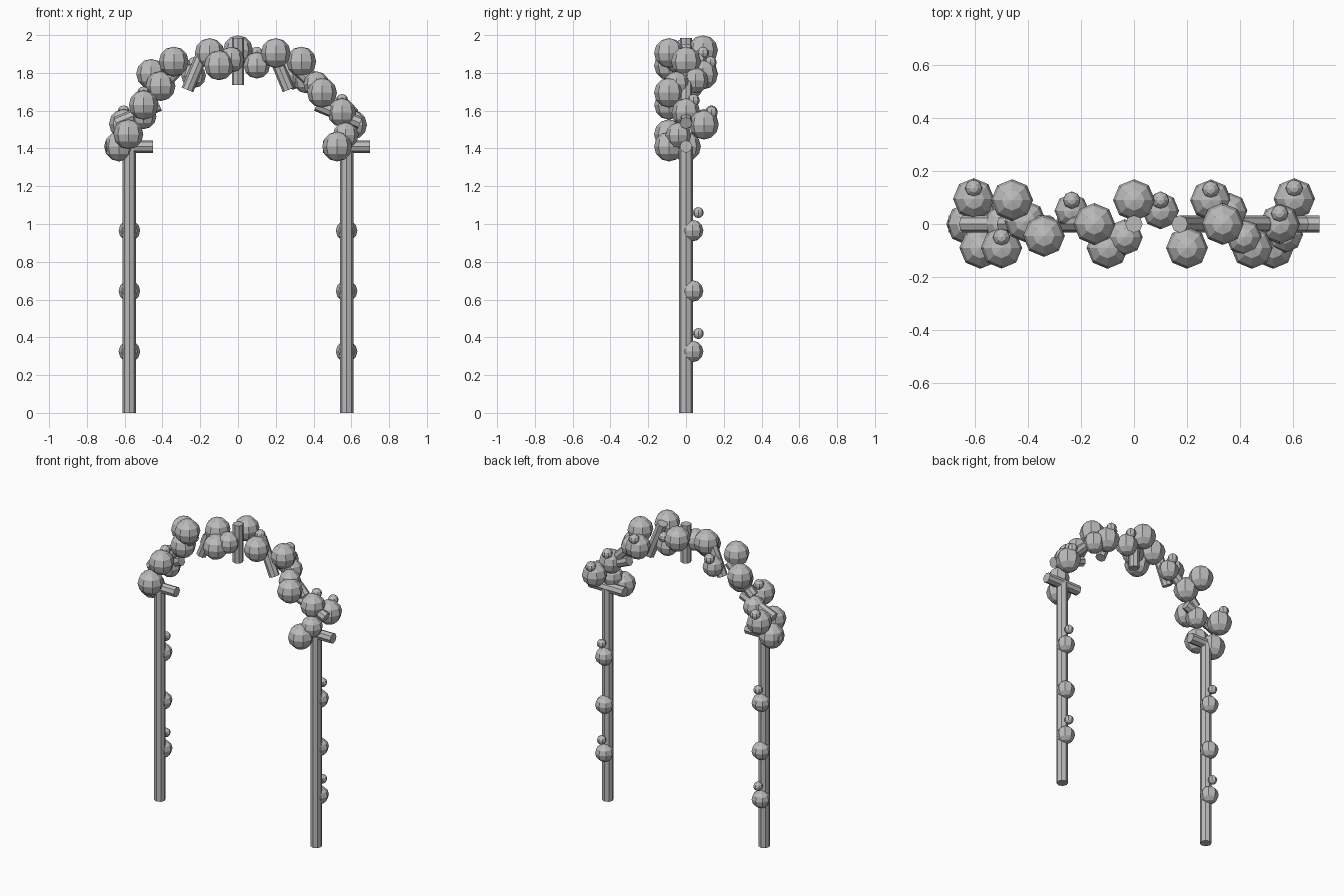
import bpy
import math
from mathutils import Vector

default_cube = bpy.data.objects.get("Cube")
if default_cube:
    bpy.data.objects.remove(default_cube, do_unlink=True)

# One plain grey for the whole arch
grey = bpy.data.materials.new("plain grey")
grey.use_nodes = True
colour = (0.5, 0.5, 0.5, 1)
grey.diffuse_color = colour
grey.node_tree.nodes["Principled BSDF"].inputs["Base Color"].default_value = colour

HALF_SPAN = 0.575
SPRING = 1.41
RISE = 0.45


def finish(name):
    obj = bpy.context.object
    obj.name = name
    obj.data.materials.append(grey)
    return obj


def rod(name, centre, direction, radius, length):
    bpy.ops.mesh.primitive_cylinder_add(vertices=8, radius=radius, depth=length, location=centre)
    obj = finish(name)
    obj.rotation_euler = (0, math.atan2(direction[0], direction[1]), 0)
    return obj


def ball(name, centre, radius):
    bpy.ops.mesh.primitive_uv_sphere_add(segments=8, ring_count=6, radius=radius, location=centre)
    return finish(name)


# Posts with blooms and buds climbing their backs
for side, label in ((-1, "right"), (1, "left")):
    x = side * HALF_SPAN
    rod(f"{label}_post", (x, 0, SPRING / 2), (0, 1), 0.036, SPRING)
    for i in range(3):
        z = 0.325 + 0.32 * i
        ball(f"{label}_post_bloom", (x, 0.035, z), 0.057)
        if i != 1:
            ball(f"{label}_post_bud", (x, 0.065, z + 0.095), 0.029)

# Short rods spaced along the half-ellipse of the arch
for i in range(9):
    t = math.pi * i / 8
    centre = (HALF_SPAN * math.cos(t), 0, SPRING + RISE * math.sin(t))
    rod("arch_rod", centre, (-math.cos(t), math.sin(t)), 0.033, 0.25)

# Blooms along the arch, from its right foot to its left foot
large_blooms = [
    (-0.63, 0, 1.41), (-0.58, -0.09, 1.475), (-0.46, 0.09, 1.795),
    (-0.41, 0.01, 1.73), (-0.34, -0.045, 1.86), (-0.15, 0, 1.905),
    (-0.1, -0.09, 1.84), (0, 0.09, 1.92), (0.2, -0.09, 1.905),
    (0.335, 0, 1.86), (0.445, -0.09, 1.695), (0.525, -0.09, 1.41),
]
small_blooms = [
    (-0.5, 0, 1.57), (-0.035, -0.05, 1.87), (0.36, 0.05, 1.76),
    (0.415, -0.05, 1.74), (0.57, -0.04, 1.47),
]
budded_blooms = [
    (-0.605, 0.095, 1.53, 0.078), (-0.5, -0.09, 1.63, 0.078),
    (-0.235, 0.05, 1.785, 0.065), (0.1, 0.05, 1.84, 0.07),
    (0.29, 0.09, 1.79, 0.078), (0.55, 0, 1.59, 0.076),
    (0.605, 0.095, 1.525, 0.078),
]
for centre in large_blooms:
    ball("large_bloom", centre, 0.079)
for centre in small_blooms:
    ball("small_bloom", centre, 0.068)
for x, y, z, radius in budded_blooms:
    ball("budded_bloom", (x, y, z), radius)
    ball("arch_bud", Vector((x, y, z)) + Vector((0, 0.04, 0.065)), 0.033)
